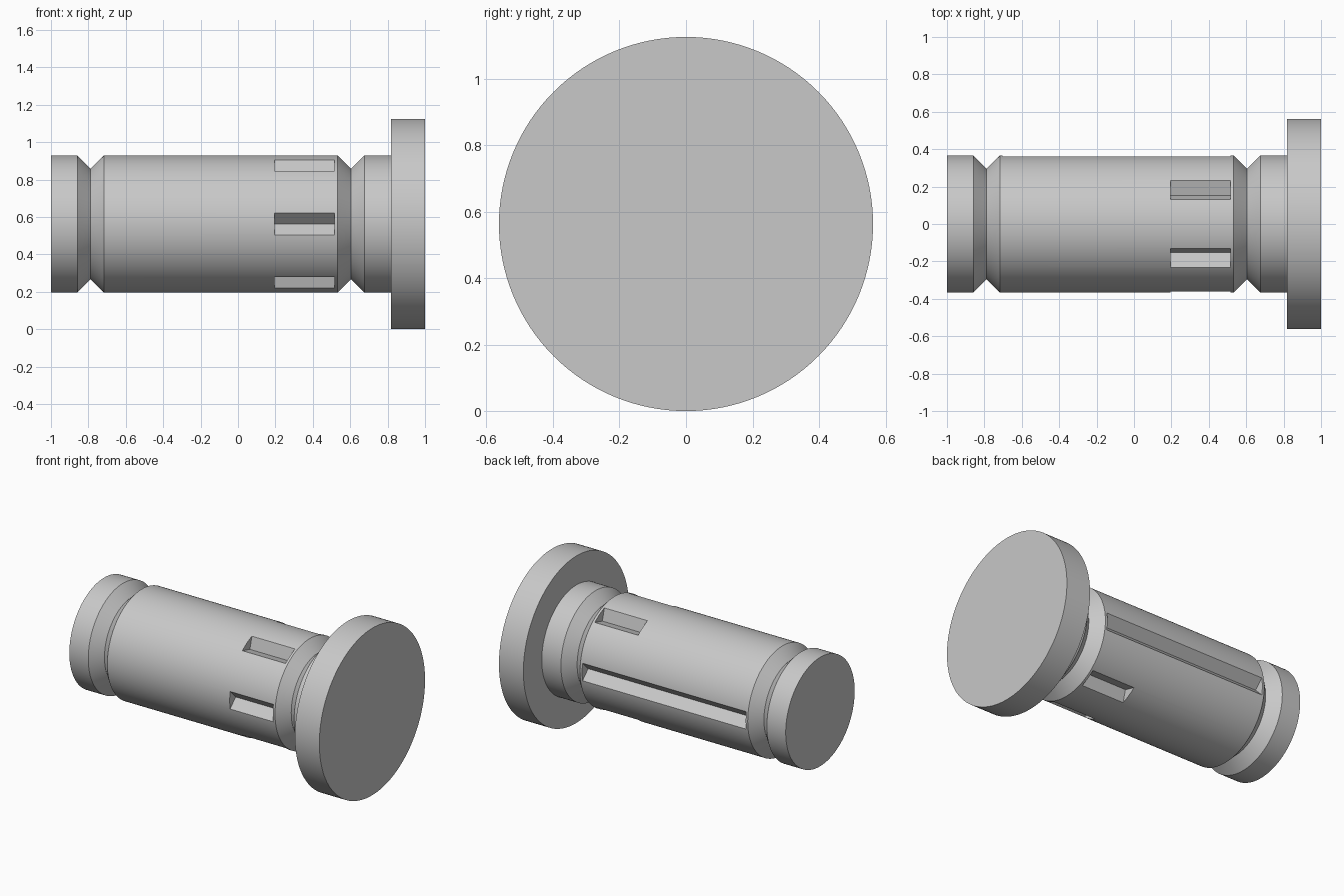
import bpy, bmesh, math
from mathutils import Matrix

cube = bpy.data.objects.get("Cube")
if cube:
    bpy.data.objects.remove(cube, do_unlink=True)

AXIS_Z = 0.5625
SHAFT_R = 0.367
GROOVE = 0.071          # depth and half width of the V grooves
SLOT_HALF = 0.059       # half width of the V slots
SLOT_END = 0.517
SEGMENTS = 128

grey = bpy.data.materials.new("plain grey")
grey.use_nodes = True
colour = (0.58, 0.58, 0.58, 1)
grey.diffuse_color = colour
grey.node_tree.nodes["Principled BSDF"].inputs["Base Color"].default_value = colour


def add_object(name, bm):
    bmesh.ops.recalc_face_normals(bm, faces=bm.faces)
    mesh = bpy.data.meshes.new(name)
    bm.to_mesh(mesh)
    bm.free()
    mesh.materials.append(grey)
    obj = bpy.data.objects.new(name, mesh)
    bpy.context.collection.objects.link(obj)
    return obj


def turned(name, profile):
    """Turn an (x, radius) profile about the long axis and cap both ends."""
    bm = bmesh.new()
    rings = []
    for x, r in profile:
        angles = [math.tau * i / SEGMENTS for i in range(SEGMENTS)]
        rings.append([bm.verts.new((x, -r * math.cos(a), AXIS_Z + r * math.sin(a)))
                      for a in angles])
    for a, b in zip(rings, rings[1:]):
        for i in range(SEGMENTS):
            j = (i + 1) % SEGMENTS
            bm.faces.new((a[i], a[j], b[j], b[i]))
    bm.faces.new(rings[0])
    bm.faces.new(rings[-1])
    return add_object(name, bm)


def slot_cutter(x0, x1, degrees):
    """Square bar on edge, sunk halfway into the shaft at an angle from the front."""
    bm = bmesh.new()
    side = SLOT_HALF * math.sqrt(2)
    radius = math.sqrt(SHAFT_R ** 2 - SLOT_HALF ** 2)
    place = (Matrix.Translation(((x0 + x1) / 2, 0, AXIS_Z))
             @ Matrix.Rotation(math.radians(-degrees), 4, "X")
             @ Matrix.Translation((0, -radius, 0))
             @ Matrix.Rotation(math.pi / 4, 4, "X")
             @ Matrix.Diagonal((x1 - x0, side, side, 1)))
    bmesh.ops.create_cube(bm, size=1, matrix=place)
    cutter = add_object("slot_cutter", bm)
    cutter.hide_render = True
    return cutter


def groove(x):
    return [(x - GROOVE, SHAFT_R), (x, SHAFT_R - GROOVE), (x + GROOVE, SHAFT_R)]


# Shaft with two V grooves
shaft = turned("shaft", [(-1, SHAFT_R)] + groove(-0.788) + groove(0.604)
               + [(0.818, SHAFT_R)])

# Five short slots, and one long slot along the back
cutters = [slot_cutter(0.195, SLOT_END, a) for a in (-120, -60, 0, 60, 120)]
cutters.append(slot_cutter(-0.702, SLOT_END, 180))
for cutter in cutters:
    cut = shaft.modifiers.new("slot", "BOOLEAN")
    cut.operation = "DIFFERENCE"
    cut.solver = "EXACT"
    cut.object = cutter
bpy.context.view_layer.update()
evaluated = shaft.evaluated_get(bpy.context.evaluated_depsgraph_get())
cut_mesh = bpy.data.meshes.new_from_object(evaluated)
shaft.modifiers.clear()
shaft.data = cut_mesh
for cutter in cutters:
    bpy.data.objects.remove(cutter, do_unlink=True)

# End flange
flange = turned("end_flange", [(0.818, AXIS_Z), (1, AXIS_Z)])

# Smooth round sides with sharp edges
bpy.ops.object.select_all(action="DESELECT")
for obj in (shaft, flange):
    obj.select_set(True)
bpy.context.view_layer.objects.active = shaft
bpy.ops.object.shade_smooth_by_angle(angle=math.radians(25))
